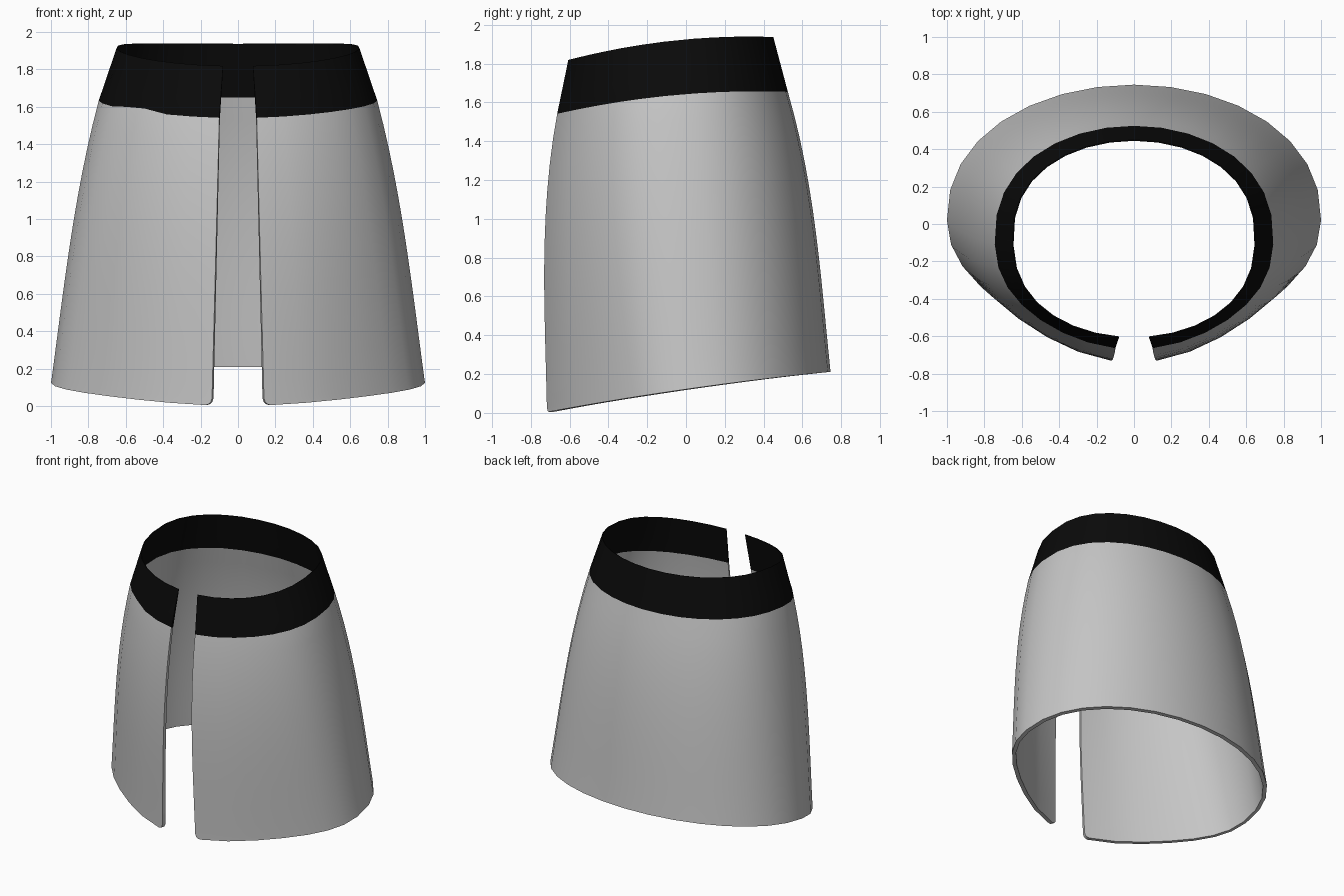
import bpy
import math

if "Cube" in bpy.data.objects:
    bpy.data.objects.remove(bpy.data.objects["Cube"], do_unlink=True)


def make_material(name, value):
    mat = bpy.data.materials.new(name)
    colour = (value, value, value, 1)
    mat.use_nodes = True
    mat.diffuse_color = colour
    mat.node_tree.nodes["Principled BSDF"].inputs["Base Color"].default_value = colour
    return mat


# Cross-sections: half width, centre y, back depth, front depth, front point,
# roundness, slit half width, then height as a quadratic in y
HEM = (1.0, 0.03, 0.715, 0.59, 0.17, 0.92, 0.14, 0.122, 0.143, -0.03)
SEAM = (0.745, -0.08, 0.605, 0.55, 0.04, 0.87, 0.1, 1.643, 0.08, -0.11)
TOP = (0.65, -0.08, 0.53, 0.53, 0.0, 0.85, 0.08, 1.925, 0.09, -0.14)
HALF_COLUMNS = 15


def blend(a, b, t):
    return [p + (q - p) * t for p, q in zip(a, b)]


def section(ring, bulge=0.0, corner=0.0, ripple=0.0):
    """One open loop, running round the back from slit edge to slit edge."""
    width, centre, back, front, point, power, gap, z0, z1, z2 = ring
    width += 0.025 * bulge
    back += 0.035 * bulge
    front += 0.04 * bulge
    end = math.pi - math.asin((gap + corner) / width)
    loop = []
    for j in range(-HALF_COLUMNS, HALF_COLUMNS + 1):
        angle = end * j / HALF_COLUMNS
        c = math.cos(angle)
        x = width * math.sin(angle)
        depth = back if c > 0 else front + point * c ** 4
        y = centre + math.copysign(depth * abs(c) ** power, c)
        z = z0 + z1 * y + z2 * y * y
        # slight unevenness of the waistband seam at the front right
        if y < 0:
            z += ripple * max(0, 1 - abs(x + 0.54) / 0.1)
        loop.append((x, y, z))
    return loop


# Skirt body rows: rounded slit corners at the hem, gentle outward bulge above
rows = []
weights = []
body_steps = [0, 0.004, 0.012, 0.025] + [i / 12 for i in range(1, 13)]
for s in body_steps:
    corner = 0.035 * max(0, 1 - math.sqrt(s / 0.025)) ** 1.5
    bulge = 4 * s * (1 - s) * (0.5 + s)
    ripple = 0.03 if s == 1 else 0
    rows.append(section(blend(HEM, SEAM, s), bulge, corner, ripple))
    weights.append(1 - 0.4 * s)
seam_row = len(rows) - 1

# Waistband rows
for t in (0.33, 0.67, 1):
    rows.append(section(blend(SEAM, TOP, t)))
    weights.append(0.6 - 0.4 * t)

verts = [p for row in rows for p in row]
n = 2 * HALF_COLUMNS + 1
faces = [(r * n + j, (r + 1) * n + j, (r + 1) * n + j + 1, r * n + j + 1)
         for r in range(len(rows) - 1) for j in range(n - 1)]

mesh = bpy.data.meshes.new("skirt")
mesh.from_pydata(verts, [], faces)
mesh.materials.append(make_material("light_grey_cloth", 0.56))
mesh.materials.append(make_material("black_waistband", 0.003))
for i, poly in enumerate(mesh.polygons):
    poly.material_index = int(i // (n - 1) >= seam_row)

skirt = bpy.data.objects.new("skirt", mesh)
bpy.context.collection.objects.link(skirt)

# Cloth thickness, thinner towards the waist
group = skirt.vertex_groups.new(name="thickness")
for r, weight in enumerate(weights):
    group.add(list(range(r * n, (r + 1) * n)), weight, "REPLACE")
solid = skirt.modifiers.new("cloth_thickness", "SOLIDIFY")
solid.thickness = 0.028
solid.offset = -1
solid.vertex_group = group.name

bpy.ops.object.select_all(action="DESELECT")
skirt.select_set(True)
bpy.context.view_layer.objects.active = skirt
bpy.ops.object.modifier_apply(modifier=solid.name)
bpy.ops.object.shade_smooth_by_angle(angle=math.radians(40))
